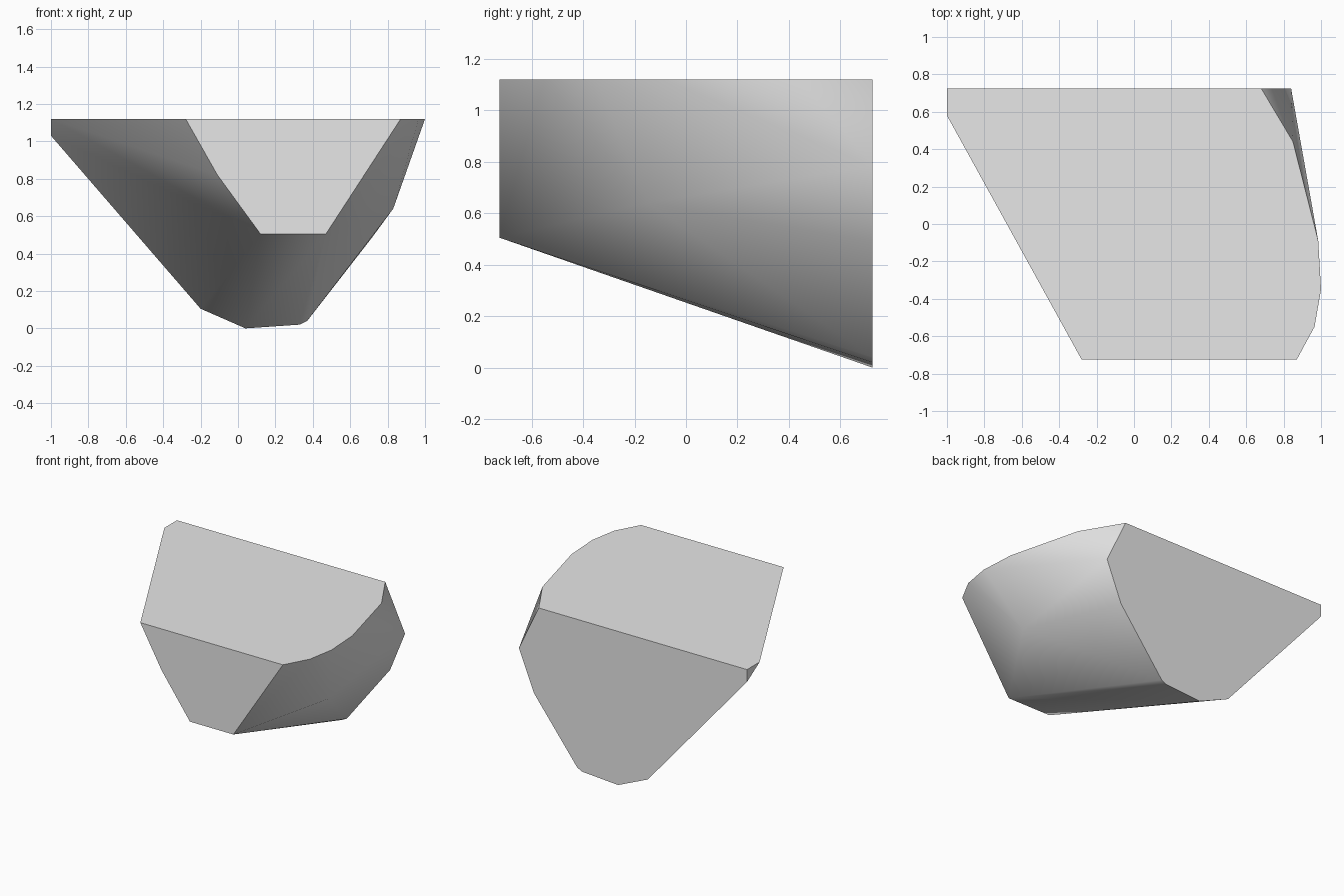
import bpy
import bmesh
import math

cube = bpy.data.objects.get("Cube")
if cube:
    bpy.data.objects.remove(cube, do_unlink=True)

TOP = 1.12      # height of the flat top
DEPTH = 0.725   # half depth between the flat front and back

# Flat front and back outlines as (x, z)
front_outline = [(-0.28, TOP), (0.87, TOP), (0.47, 0.505),
                 (0.12, 0.505), (-0.11, 0.82)]
back_outline = [(-1, TOP), (0.68, TOP), (0.84, 0.785), (0.72, 0.49),
                (0.37, 0.04), (0.33, 0.02), (0.04, 0), (-0.2, 0.105),
                (-1, 1.03)]

# Remaining rim corners of the flat top as (x, y)
top_rim = [(0.965, -0.55), (1, -0.35), (0.985, -0.09),
           (0.85, 0.44), (-1, 0.58)]

# Single facet corner on the rounded flank
flank_corner = (0.83, -0.15, 0.64)

corners = [(x, -DEPTH, z) for x, z in front_outline]
corners += [(x, DEPTH, z) for x, z in back_outline]
corners += [(x, y, TOP) for x, y in top_rim]
corners.append(flank_corner)

# Wrap the corners in a faceted solid and merge its flat faces
bm = bmesh.new()
for corner in corners:
    bm.verts.new(corner)
bmesh.ops.convex_hull(bm, input=bm.verts[:])
bmesh.ops.dissolve_limit(bm, angle_limit=math.radians(0.5),
                         verts=bm.verts[:], edges=bm.edges[:])
bmesh.ops.recalc_face_normals(bm, faces=bm.faces[:])

mesh = bpy.data.meshes.new("stone_chunk")
bm.to_mesh(mesh)
bm.free()
chunk = bpy.data.objects.new("stone_chunk", mesh)
bpy.context.collection.objects.link(chunk)

# Plain grey stone colour
grey = (0.8, 0.8, 0.8, 1)
material = bpy.data.materials.new("plain_grey")
material.use_nodes = True
material.diffuse_color = grey
for node in material.node_tree.nodes:
    if node.type == "BSDF_PRINCIPLED":
        node.inputs["Base Color"].default_value = grey
mesh.materials.append(material)

# Soft flank, crisp cut faces
bpy.ops.object.select_all(action="DESELECT")
chunk.select_set(True)
bpy.context.view_layer.objects.active = chunk
bpy.ops.object.shade_smooth_by_angle(angle=math.radians(30))
